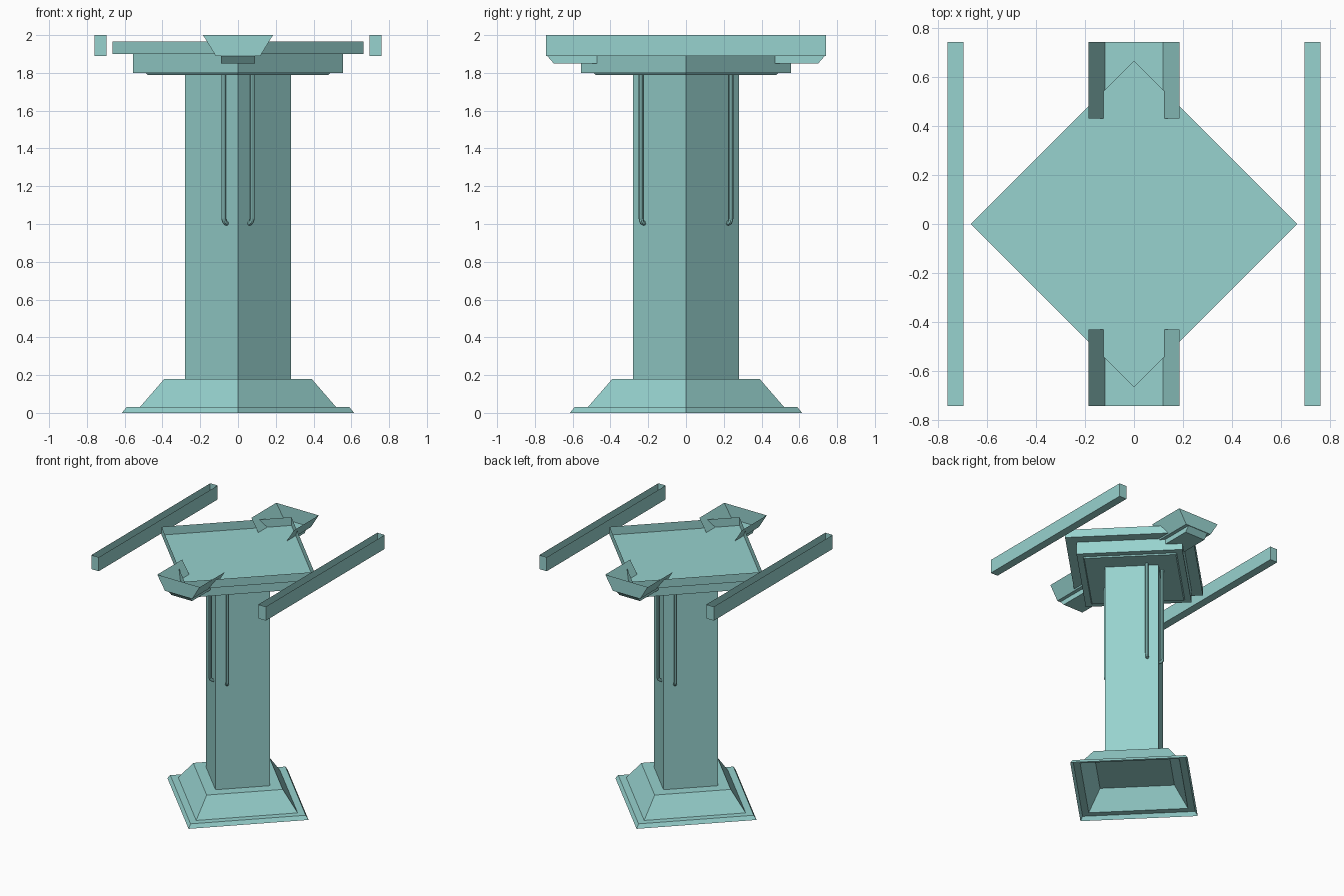
import bpy, bmesh, math
from mathutils import Vector

if "Cube" in bpy.data.objects:
    bpy.data.objects.remove(bpy.data.objects["Cube"])

teal = bpy.data.materials.new("pale_teal")
teal.diffuse_color = (0.31, 0.645, 0.62, 1)
teal.use_nodes = True
teal.node_tree.nodes["Principled BSDF"].inputs["Base Color"].default_value = teal.diffuse_color


def finish(bm, name):
    bmesh.ops.remove_doubles(bm, verts=bm.verts, dist=1e-5)
    me = bpy.data.meshes.new(name)
    bm.to_mesh(me)
    bm.free()
    me.materials.append(teal)
    ob = bpy.data.objects.new(name, me)
    bpy.context.collection.objects.link(ob)
    return ob


def diamond(name, profile, caps=()):
    """Four-sided stack from (radius, z) pairs, capped at the given indices."""
    bm = bmesh.new()
    rings = [[bm.verts.new((r * math.cos(i * math.pi / 2), r * math.sin(i * math.pi / 2), z))
              for i in range(4)] for r, z in profile]
    for a, b in zip(rings, rings[1:]):
        for i in range(4):
            j = (i + 1) % 4
            bm.faces.new((a[i], a[j], b[j], b[i]))
    for k in caps:
        bm.faces.new(rings[k] if k else rings[k][::-1])
    return finish(bm, name)


def tray(name, low, high, sides=(0, 1, 2, 3)):
    """Open-topped shell; low and high are (x0, x1, y0, y1, z) rectangles.
    Sides: 0 = y0 end, 1 = x1 side, 2 = y1 end, 3 = x0 side."""
    bm = bmesh.new()
    rings = []
    for x0, x1, y0, y1, z in (low, high):
        rings.append([bm.verts.new(p) for p in
                      ((x0, y0, z), (x1, y0, z), (x1, y1, z), (x0, y1, z))])
    a, b = rings
    bm.faces.new(a[::-1])
    for i in sides:
        j = (i + 1) % 4
        bm.faces.new((a[i], a[j], b[j], b[i]))
    return finish(bm, name)


def tube(name, path, radius, axis, sides=8):
    """Sweep a ring along a planar path; axis is normal to the path plane."""
    bm = bmesh.new()
    rings = []
    for k, p in enumerate(path):
        t = (path[min(k + 1, len(path) - 1)] - path[max(k - 1, 0)]).normalized()
        u = axis.cross(t)
        rings.append([bm.verts.new(p + radius * (math.cos(w) * axis + math.sin(w) * u))
                      for w in (2 * math.pi * i / sides for i in range(sides))])
    for a, b in zip(rings, rings[1:]):
        for i in range(sides):
            j = (i + 1) % sides
            bm.faces.new((a[i], a[j], b[j], b[i]))
    bm.faces.new(rings[0])
    bm.faces.new(rings[-1])
    bmesh.ops.recalc_face_normals(bm, faces=bm.faces)
    return finish(bm, name)


# Hollow pedestal foot, column and stepped head with an open tray on top
diamond("base", [(.615, 0), (.59, .03), (.52, .03), (.39, .18)], caps=(3,))
diamond("column", [(.28, .18), (.28, 1.79)])
diamond("head", [(.48, 1.79), (.49, 1.80), (.555, 1.80), (.555, 1.90)], caps=(0, 3))
diamond("top_tray", [(.555, 1.90), (.665, 1.90), (.665, 1.965)])

# Side rails: long open channels
for s, label in ((-1, "left"), (1, "right")):
    x0, x1 = sorted((s * .695, s * .76))
    tray(label + "_rail", (x0, x1, -.74, .74, 1.89), (x0, x1, -.74, .74, 2.0))

# Flared end spouts, open towards the middle, with a chamfered block below
for s, label in ((-1, "front"), (1, "back")):
    y0, y1 = sorted((s * .43, s * .74))
    walls = (0, 1, 3) if s < 0 else (1, 2, 3)
    tray(label + "_spout", (-.118, .118, y0, y1, 1.89), (-.185, .185, y0, y1, 2.0), walls)
    a0, a1 = sorted((s * .47, s * .70))
    b0, b1 = sorted((s * .47, s * .735))
    tray(label + "_spout_block", (-.09, .09, a0, a1, 1.85), (-.09, .09, b0, b1, 1.89))

# Four thin pipes beside the front and back corners, bending into the column
for sx in (-1, 1):
    for sy in (-1, 1):
        n = Vector((sx, sy, 0)).normalized()
        axis = n.cross(Vector((0, 0, 1)))
        start = Vector((sx * .075, sy * .238, 0))
        path = [start + Vector((0, 0, 1.79))]
        for i in range(5):
            w = i * math.pi / 8
            path.append(start - n * .024 * (1 - math.cos(w))
                        + Vector((0, 0, 1.028 - .024 * math.sin(w))))
        tube(("front" if sy < 0 else "back") + ("_left" if sx < 0 else "_right") + "_pipe",
             path, .0125, axis)
